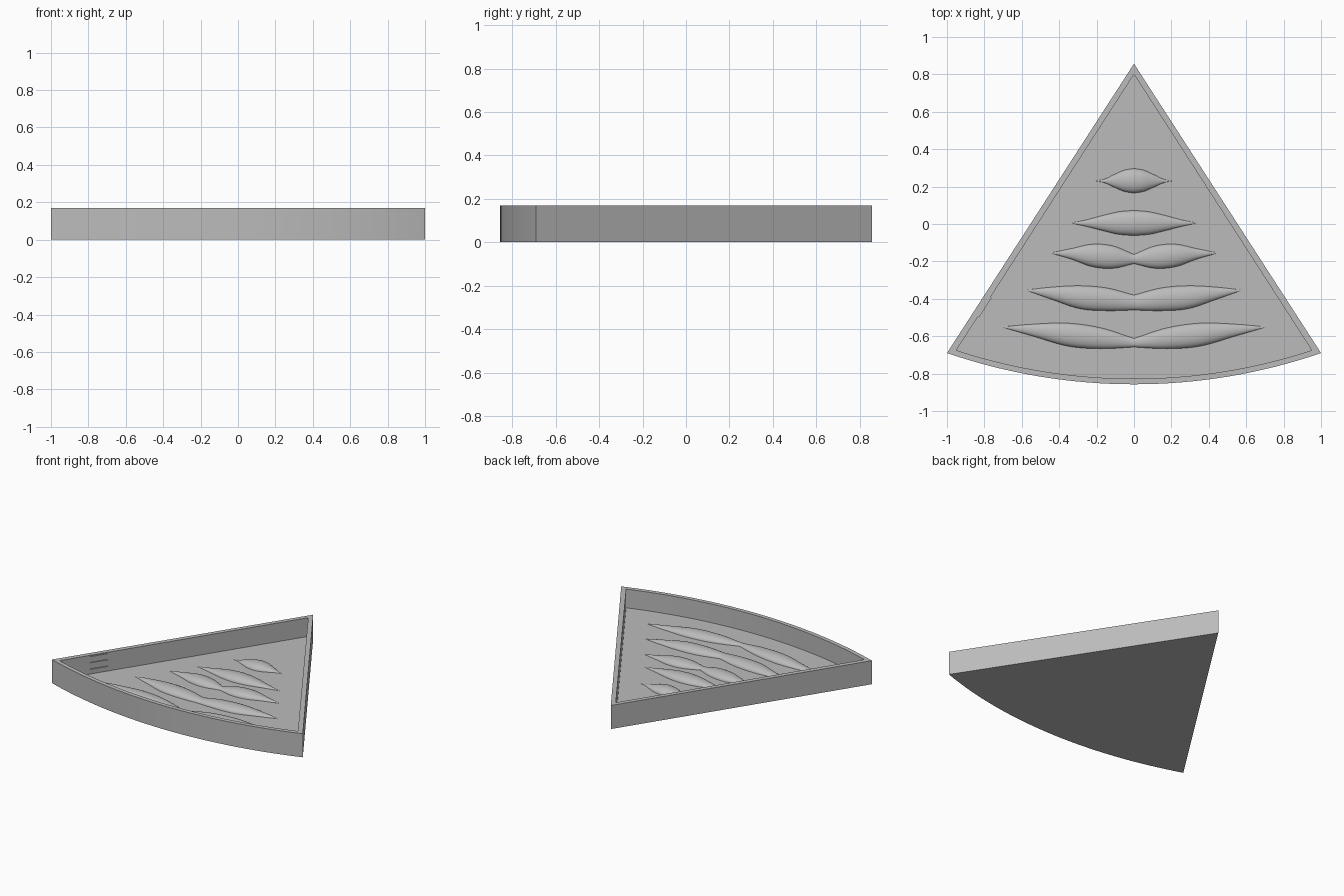
import bpy, bmesh, math
from mathutils import Vector

if "Cube" in bpy.data.objects:
    bpy.data.objects.remove(bpy.data.objects["Cube"], do_unlink=True)

HEIGHT, FLOOR = 0.17, 0.035

grey = bpy.data.materials.new("plain grey")
grey.use_nodes = True
grey.diffuse_color = (0.5, 0.5, 0.5, 1)
bsdf = next(n for n in grey.node_tree.nodes if n.type == 'BSDF_PRINCIPLED')
bsdf.inputs["Base Color"].default_value = grey.diffuse_color


def finish(bm, name):
    bmesh.ops.remove_doubles(bm, verts=bm.verts, dist=1e-5)
    bmesh.ops.recalc_face_normals(bm, faces=bm.faces)
    mesh = bpy.data.meshes.new(name)
    bm.to_mesh(mesh)
    bm.free()
    mesh.materials.append(grey)
    obj = bpy.data.objects.new(name, mesh)
    bpy.context.collection.objects.link(obj)
    bpy.ops.object.select_all(action='DESELECT')
    obj.select_set(True)
    bpy.context.view_layer.objects.active = obj
    bpy.ops.object.shade_smooth_by_angle(angle=math.radians(35))
    return obj


def slice_outline(apex, half_width, corner, middle, steps=32):
    """Wedge outline: a pointed back and a shallow arc at the front."""
    sag = corner - middle
    radius = (half_width ** 2 + sag ** 2) / (2 * sag)
    sweep = math.asin(half_width / radius)
    points = [(0, apex)]
    for i in range(steps + 1):
        a = sweep * (2 * i / steps - 1)
        points.append((radius * math.sin(a), middle + radius * (1 - math.cos(a))))
    return points


# Hollow wedge tray: outer wall, rim, inner wall, floor
outer = slice_outline(0.857, 1.0, -0.69, -0.857)
inner = slice_outline(0.80, 0.95, -0.675, -0.827)
bm = bmesh.new()
loops = [[bm.verts.new((x, y, z)) for x, y in outline]
         for outline, z in ((outer, 0), (outer, HEIGHT), (inner, HEIGHT), (inner, FLOOR))]
for low, high in zip(loops, loops[1:]):
    for i in range(len(low)):
        j = (i + 1) % len(low)
        bm.faces.new((low[i], low[j], high[j], high[i]))
bm.faces.new(loops[0])
bm.faces.new(loops[-1])
finish(bm, "wedge_tray")


def curve_at(values, s):
    """Smooth curve through evenly spaced values, s from 0 to 1."""
    n = len(values) - 1
    i = min(int(s * n), n - 1)
    f = s * n - i
    p1, p2 = values[i], values[i + 1]
    m1 = (p2 - values[i - 1]) / 2 if i else p2 - p1
    m2 = (values[i + 2] - p1) / 2 if i + 2 <= n else p2 - p1
    return ((2 * f**3 - 3 * f**2 + 1) * p1 + (f**3 - 2 * f**2 + f) * m1
            + (3 * f**2 - 2 * f**3) * p2 + (f**3 - f**2) * m2)


def ridge(name, half_length, back, front, columns=24, rows=14):
    """Rounded ridge with pointed ends; edges are given from centre to tip."""
    bm = bmesh.new()
    grid = []
    for i in range(-columns, columns + 1):
        s = abs(i) / columns
        b, f = curve_at(back, s), curve_at(front, s)
        mid, half = (b + f) / 2, max((b - f) / 2, 0)
        grid.append([bm.verts.new((half_length * i / columns,
                                   mid + half * math.cos(math.pi * k / rows),
                                   FLOOR + 0.55 * half * math.sin(math.pi * k / rows)))
                     for k in range(rows + 1)])
    for left, right in zip(grid, grid[1:]):
        for k in range(rows):
            bm.faces.new((left[k], left[k + 1], right[k + 1], right[k]))
    finish(bm, name)


# Raised ridges on the floor, back to front
ridge("ridge_back", 0.21, (.297, .288, .265, .24, .23), (.165, .174, .196, .22, .23))
ridge("ridge_second", 0.34, (.073, .065, .045, .022, .005), (-.062, -.055, -.035, -.013, .005))
ridge("ridge_middle", 0.45, (-.163, -.117, -.108, -.132, -.155), (-.212, -.237, -.228, -.187, -.155))
ridge("ridge_fourth", 0.58, (-.38, -.342, -.33, -.337, -.353), (-.46, -.464, -.453, -.405, -.353))
ridge("ridge_front", 0.71, (-.612, -.555, -.53, -.535, -.55), (-.658, -.667, -.653, -.602, -.55))

# Three small ribs on the inside of the right wall
along = Vector((0.95, 1.475, 0)).normalized()
inward = Vector((along.y, -along.x, 0))
centre = Vector((-0.95, -0.675, 0)).lerp(Vector((0, 0.80, 0)), 0.157)
for number, z in enumerate((0.06, 0.107, 0.152)):
    bm = bmesh.new()
    bmesh.ops.create_cube(bm, size=1)
    for v in bm.verts:
        v.co = (centre + along * v.co.x * 0.125 + inward * v.co.y * 0.014
                + Vector((0, 0, z + v.co.z * 0.024)))
    finish(bm, f"wall_rib_{number + 1}")
